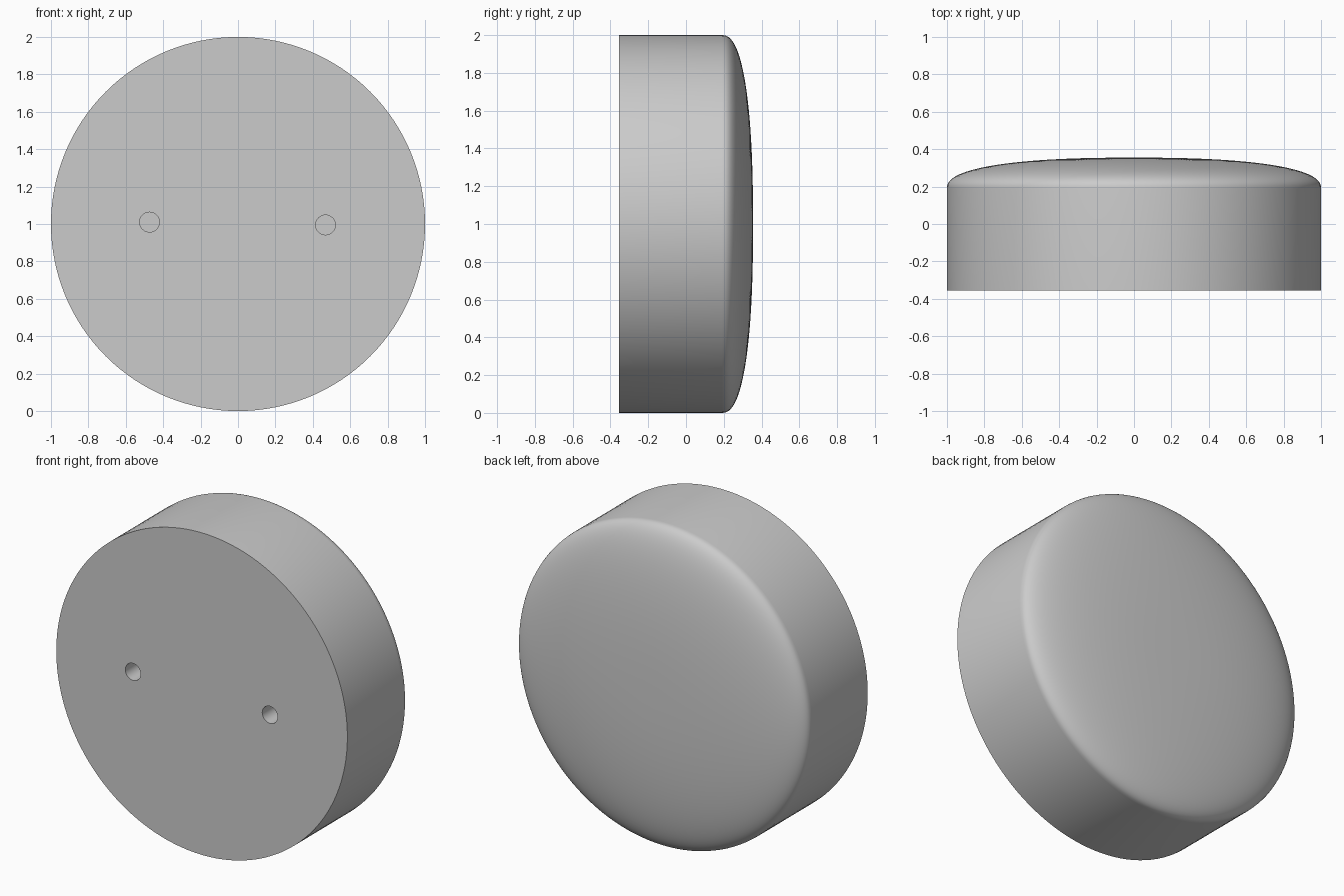
import bpy, bmesh, math
from mathutils import Matrix, Vector

cube = bpy.data.objects.get("Cube")
if cube:
    bpy.data.objects.remove(cube, do_unlink=True)

SEGMENTS = 128
FRONT, RIM, BACK = -0.355, 0.19, 0.355

# One plain grey for the whole part
grey = bpy.data.materials.new("plain_grey")
grey.use_nodes = True
colour = (0.6, 0.6, 0.6, 1)
grey.diffuse_color = colour
grey.node_tree.nodes["Principled BSDF"].inputs["Base Color"].default_value = colour


def mesh_object(name, bm):
    bmesh.ops.recalc_face_normals(bm, faces=bm.faces)
    mesh = bpy.data.meshes.new(name)
    bm.to_mesh(mesh)
    bm.free()
    mesh.materials.append(grey)
    obj = bpy.data.objects.new(name, mesh)
    bpy.context.collection.objects.link(obj)
    return obj


# Round body: straight wall, then a flattened dome towards the back
profile = [(1, FRONT)]
steps = 28
for i in range(steps):
    a = math.pi / 2 * i / steps
    profile.append((math.cos(a) ** (2 / 2.4),
                    RIM + (BACK - RIM) * math.sin(a) ** (2 / 2.4)))

bm = bmesh.new()
rings = []
for r, y in profile:
    angles = [math.tau * k / SEGMENTS for k in range(SEGMENTS)]
    rings.append([bm.verts.new((r * math.cos(t), y, 1 + r * math.sin(t))) for t in angles])
tip = bm.verts.new((0, BACK, 1))
for k in range(SEGMENTS):
    n = (k + 1) % SEGMENTS
    for a, b in zip(rings, rings[1:]):
        bm.faces.new((a[k], a[n], b[n], b[k]))
    bm.faces.new((rings[-1][k], rings[-1][n], tip))
bm.faces.new(rings[0])
body = mesh_object("domed_knob_body", bm)

# Two blind screw holes in the flat front
bm = bmesh.new()
depth = 0.3
for x, z in ((-0.473, 1.01), (0.468, 0.995)):
    place = Matrix.Translation(Vector((x, FRONT + depth / 2 - 0.05, z))) @ Matrix.Rotation(math.pi / 2, 4, "X")
    bmesh.ops.create_cone(bm, cap_ends=True, segments=32, radius1=0.053,
                          radius2=0.053, depth=depth + 0.1, matrix=place)
cutter = mesh_object("screw_hole_cutter", bm)
cutter.hide_render = True

cut = body.modifiers.new("screw_holes", "BOOLEAN")
cut.operation = "DIFFERENCE"
cut.solver = "EXACT"
cut.object = cutter

# Apply the cut and smooth everything except the crisp edges
bpy.ops.object.select_all(action="DESELECT")
body.select_set(True)
bpy.context.view_layer.objects.active = body
bpy.ops.object.modifier_apply(modifier=cut.name)
bpy.data.objects.remove(cutter, do_unlink=True)
bpy.ops.object.shade_smooth_by_angle(angle=math.radians(35))
